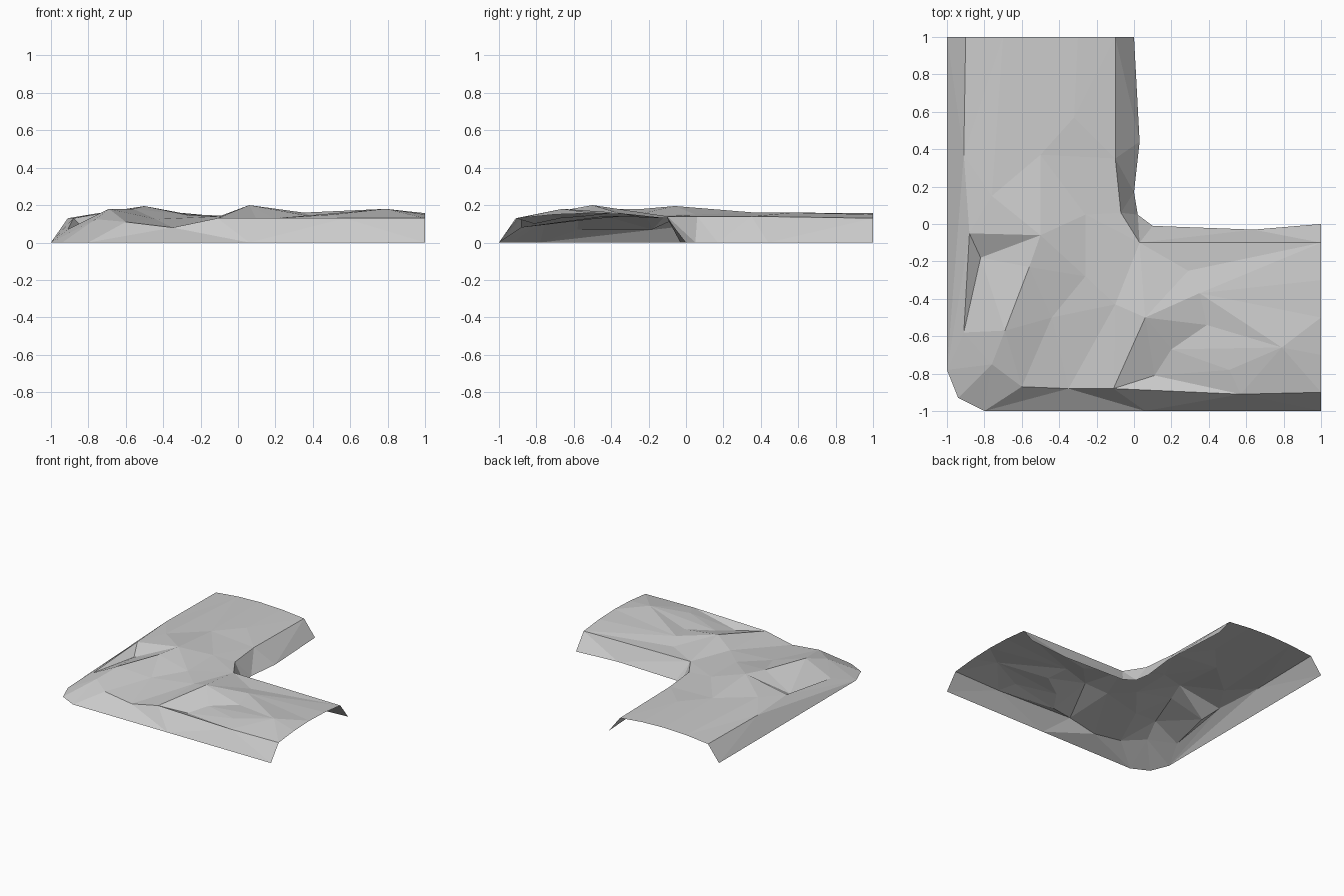
import bpy
from mathutils import Vector
from mathutils.geometry import delaunay_2d_cdt

cube = bpy.data.objects.get("Cube")
if cube:
    bpy.data.objects.remove(cube, do_unlink=True)

stone = bpy.data.materials.new("light grey stone")
stone.use_nodes = True
colour = (0.6, 0.6, 0.6, 1)
stone.diffuse_color = colour
stone.node_tree.nodes["Principled BSDF"].inputs["Base Color"].default_value = colour

# Ground outline of the bend: outer foot, then inner foot
outer_foot = [(-1, 1), (-1, -.78), (-.94, -.93), (-.8, -1), (.06, -1), (1, -1)]
inner_foot = [(1, 0), (.64, -.03), (.1, -.01), (.02, .05), (0, .17), (.03, .44), (0, 1)]

# Cross-section shared by both open ends: distance in from the edge, height
section = [(-.9, .13), (-.7, .15), (-.5, .157), (-.3, .15), (-.1, .13)]

# Upper edges of the banks
left_rim = [(-.91, .37, .13), (-.88, -.05, .13), (-.91, -.58, .07)]
front_rim = [(-.76, -.75, .125), (-.6, -.87, .11), (-.35, -.88, .08),
             (-.11, -.88, .13), (.57, -.91, .13)]
inner_rim = [(.03, -.1, .14), (-.07, .06, .14), (-.1, .35, .14)]

# Bumps and hollows on the walking surface
left_bumps = [(-.76, .15, .155), (-.5, .37, .16), (-.32, .57, .16), (-.26, .05, .15),
              (-.5, -.06, .195), (-.82, -.18, .07), (-.56, -.23, .18),
              (-.69, -.57, .18), (-.44, -.5, .125), (-.26, -.28, .145)]
right_bumps = [(-.1, -.43, .14), (.29, -.25, .135), (.35, -.37, .16), (.06, -.5, .2),
               (.39, -.54, .14), (.2, -.67, .13), (.79, -.66, .18),
               (.51, -.78, .15), (.11, -.81, .1)]

points, index = [], {}


def add(chain):
    """Store a chain of points and return their indices."""
    ids = []
    for p in chain:
        p = Vector((*p, 0)[:3])
        key = p.to_tuple(3)
        if key not in index:
            index[key] = len(points)
            points.append(p)
        ids.append(index[key])
    return ids


def links(ids):
    return list(zip(ids, ids[1:]))


back_end = [(s, 1, z) for s, z in section]
right_end = [(1, s, z) for s, z in section]

outline = add(outer_foot + right_end + inner_foot + back_end[::-1])
edges = links(outline + outline[:1])
for chain in (back_end[:1] + left_rim + front_rim + right_end[:1],
              right_end[-1:] + inner_rim + back_end[-1:],
              [left_rim[1], left_bumps[5], left_rim[2], outer_foot[1]],
              [left_bumps[5], left_bumps[6], left_bumps[7], left_bumps[5]],
              [right_bumps[0], right_bumps[3], right_bumps[4]],
              [right_bumps[3], right_bumps[5], right_bumps[8]],
              [right_bumps[5], right_bumps[6], right_bumps[7]],
              [front_rim[3], right_bumps[8], front_rim[4]],
              [right_end[1], right_bumps[6]], [right_end[2], right_bumps[2]],
              [back_end[1], left_bumps[0]], [back_end[2], left_bumps[1]],
              [back_end[3], left_bumps[2]]):
    edges += links(add(chain))
add(left_bumps + right_bumps)

# Triangulate the plan inside the outline, then lift each point to its height
flat, _, faces, origin, _, _ = delaunay_2d_cdt(
    [p.to_2d() for p in points], edges, [outline], 1, 1e-5)
verts = [(v.x, v.y, points[o[0]].z if o else 0.13) for v, o in zip(flat, origin)]

mesh = bpy.data.meshes.new("path_corner")
mesh.from_pydata(verts, [], faces)
mesh.materials.append(stone)
mesh.update()
path = bpy.data.objects.new("path_corner", mesh)
bpy.context.collection.objects.link(path)
